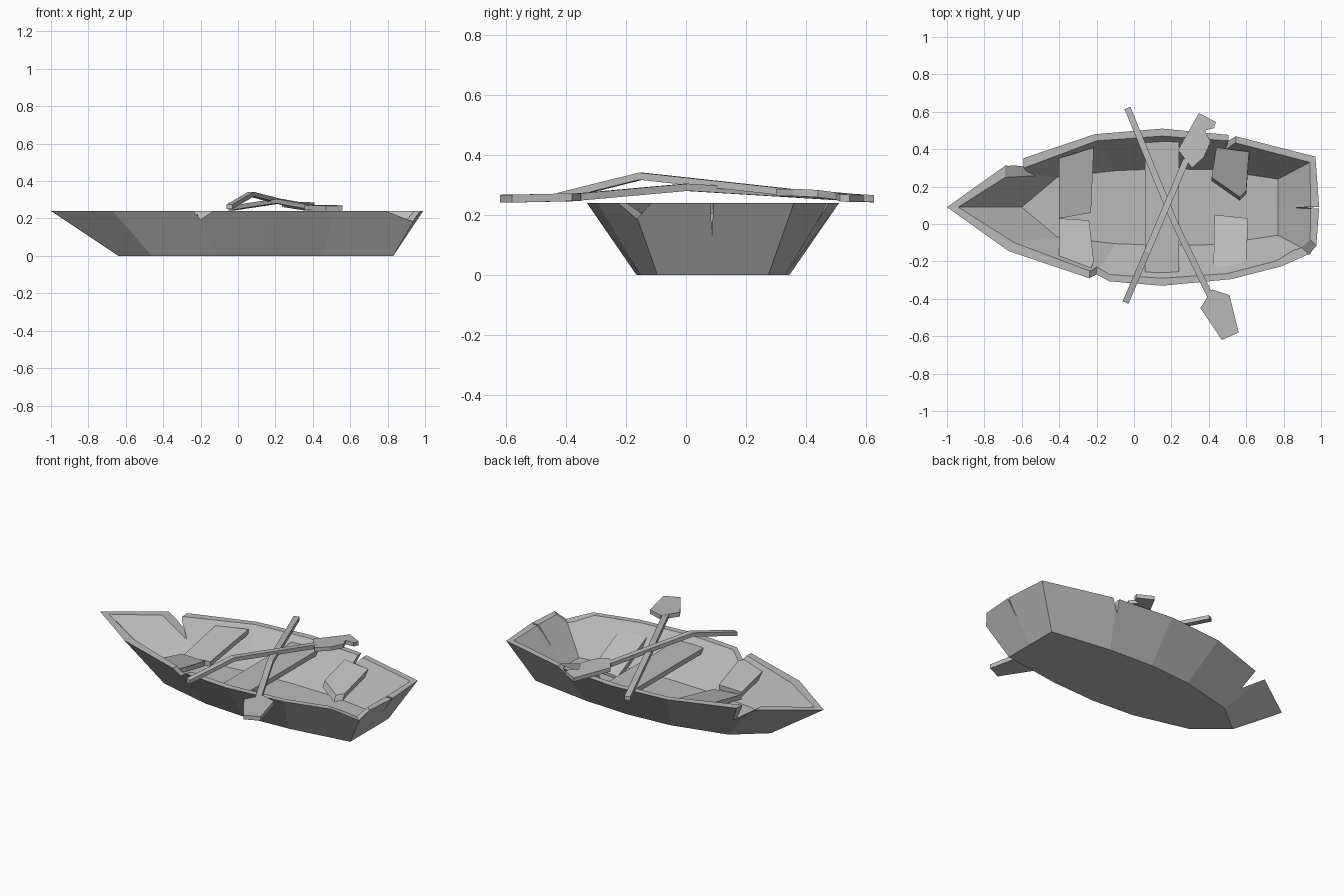
import bpy, bmesh
from mathutils import Vector

if "Cube" in bpy.data.objects:
    bpy.data.objects.remove(bpy.data.objects["Cube"])

grey = bpy.data.materials.new("plain grey")
grey.use_nodes = True
COLOUR = (0.5, 0.5, 0.5, 1)
grey.diffuse_color = COLOUR
grey.node_tree.nodes["Principled BSDF"].inputs["Base Color"].default_value = COLOUR

MID = 0.09  # centreline of the hull in y
UP = Vector((0, 0, 1))


def finish(name, bm):
    bmesh.ops.recalc_face_normals(bm, faces=bm.faces[:])
    mesh = bpy.data.meshes.new(name)
    bm.to_mesh(mesh)
    bm.free()
    mesh.materials.append(grey)
    obj = bpy.data.objects.new(name, mesh)
    bpy.context.collection.objects.link(obj)
    return obj


def prism(name, top, offset, back=(0, 0, 0)):
    """Extrude a polygon along an offset vector."""
    bm = bmesh.new()
    a = [bm.verts.new(Vector(p) + Vector(back)) for p in top]
    b = [bm.verts.new(Vector(p) + Vector(offset)) for p in top]
    bm.faces.new(a)
    bm.faces.new(b[::-1])
    for i in range(len(a)):
        j = (i + 1) % len(a)
        bm.faces.new((a[i], b[i], b[j], a[j]))
    return finish(name, bm)


def loft(name, rings):
    """Skin a stack of closed rings and cap both ends."""
    bm = bmesh.new()
    loops = [[bm.verts.new(p) for p in ring] for ring in rings]
    for a, b in zip(loops, loops[1:]):
        for i in range(len(a)):
            j = (i + 1) % len(a)
            bm.faces.new((a[i], a[j], b[j], b[i]))
    bm.faces.new(loops[0])
    bm.faces.new(loops[-1][::-1])
    return finish(name, bm)


def outline(half, z):
    """Mirror a bow-to-stern half outline across the centreline."""
    port = [(x, MID + w, z) for x, w in half]
    starboard = [(x, MID - w, z) for x, w in half[-2:0:-1]]
    return port + starboard


# Hull: bottom, outer rim, inner rim, floor
hull = loft("hull", [
    outline([(-.64, 0), (-.46, .15), (-.12, .235), (.16, .255), (.45, .24), (.83, .185), (.83, 0)], 0),
    outline([(-1, 0), (-.67, .235), (-.21, .39), (.15, .42), (.52, .385), (.97, .27), (.99, 0)], .24),
    outline([(-.94, 0), (-.64, .19), (-.2, .355), (.15, .38), (.5, .355), (.94, .24), (.945, 0)], .24),
    outline([(-.6, 0), (-.41, .16), (-.1, .195), (.16, .205), (.44, .2), (.77, .15), (.77, 0)], .03),
])


# Broken notches in the rim: left, tip and right points, then cutting direction
def notch(left, tip, right, out, inward=.2):
    l, t, r = Vector(left), Vector(tip), Vector(right)
    out = Vector(out)
    shape = [l, t, r, r + UP * .1, l + UP * .1]
    cutter = prism("notch_cutter", shape, out * .3, -out * inward)
    cutter.hide_render = True
    mod = hull.modifiers.new("notch", 'BOOLEAN')
    mod.operation = 'DIFFERENCE'
    mod.solver = 'EXACT'
    mod.object = cutter
    bpy.context.view_layer.objects.active = hull
    bpy.ops.object.modifier_apply(modifier=mod.name)
    bpy.data.objects.remove(cutter)


notch((-.69, .35, .241), (-.53, .35, .13), (-.59, .35, .241), (0, 1, 0))
notch((.505, .47, .241), (.487, .47, .17), (.545, .47, .241), (0, 1, 0))
notch((-.24, -.29, .241), (-.2, -.29, .195), (-.13, -.29, .241), (0, -1, 0))
notch((.79, -.23, .241), (.94, -.17, .185), (.985, -.125, .241), (.7, -.7, 0))
notch((.97, .082, .241), (.97, .086, .13), (.97, .092, .241), (1, 0, 0))

# Seats: one whole, one sagging in two halves, one snapped
PLANK = (0, 0, -.03)
prism("middle_seat", [(.06, -.26, .205), (.24, -.26, .205), (.24, .44, .205), (.06, .44, .205)], PLANK)
prism("front_seat_left", [(-.4, .03, .15), (-.23, .06, .15), (-.215, .41, .22), (-.4, .35, .215)], PLANK)
prism("front_seat_right", [(-.4, -.17, .215), (-.23, -.235, .22), (-.215, -.2, .22),
                           (-.24, .02, .165), (-.4, .03, .165)], PLANK)
prism("rear_seat_left", [(.415, .25, .135), (.565, .145, .125), (.6, .18, .13),
                         (.615, .385, .205), (.44, .41, .21)], (0, -.02, -.035))
prism("rear_seat_right", [(.425, -.235, .19), (.6, -.22, .19), (.61, .03, .05), (.43, .05, .045)], PLANK)


# Oars: a bent square shaft and a flat blade
def shaft(name, path, half=.017):
    pts = [Vector(p) for p in path]
    along = pts[-1] - pts[0]
    side = Vector((-along.y, along.x, 0)).normalized() * half
    return loft(name, [[p - side, p + side, p + side - UP * .024, p - side - UP * .024] for p in pts])


shaft("first_oar_shaft", [(-.035, .62, .267), (.22, .0, .305), (.41, -.39, .27)])
prism("first_oar_blade", [(.417, -.35, .273), (.51, -.38, .273), (.56, -.58, .268),
                          (.47, -.62, .268), (.355, -.45, .271)], (0, 0, -.026))
shaft("second_oar_shaft", [(-.045, -.42, .275), (.07, -.15, .342), (.28, .345, .288)])
prism("second_oar_blade", [(.31, .3, .288), (.374, .358, .288), (.41, .44, .284), (.38, .5, .276),
                           (.428, .513, .27), (.438, .545, .268), (.347, .593, .268),
                           (.235, .396, .286)], (0, 0, -.024))
